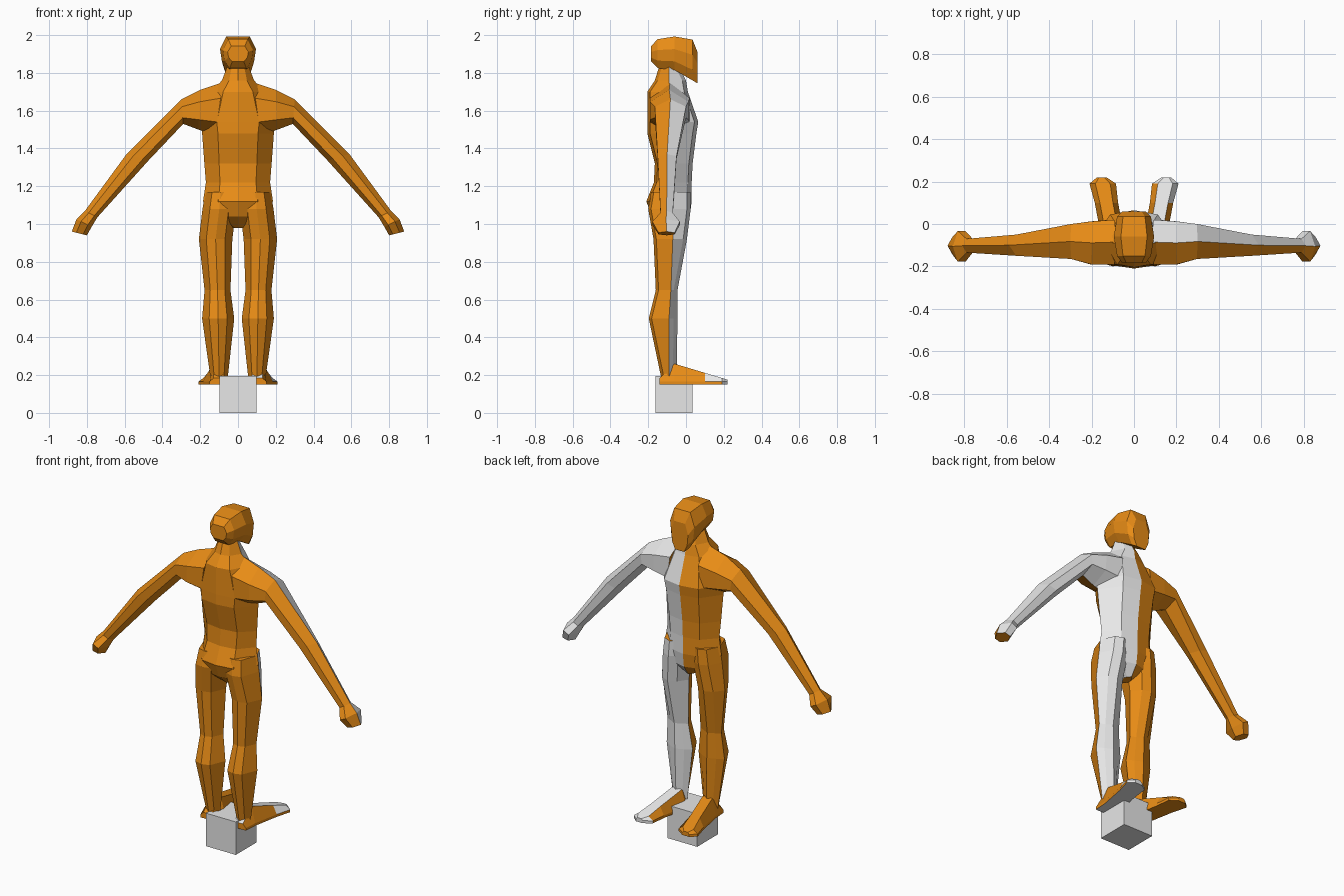
import bpy, bmesh

if "Cube" in bpy.data.objects:
    bpy.data.objects.remove(bpy.data.objects["Cube"])


def material(name, rgb):
    m = bpy.data.materials.new(name)
    m.diffuse_color = (*rgb, 1)
    m.use_nodes = True
    m.node_tree.nodes["Principled BSDF"].inputs["Base Color"].default_value = m.diffuse_color
    return m


ORANGE = material("orange", (0.8, 0.26, 0.008))
GREY = material("light grey", (0.8, 0.8, 0.8))


def facing_front(f):
    """Grey on the forward faces of the +x half."""
    return f.calc_center_median().x > 0.001 and f.normal.y > 0.02


def foot_grey(f):
    """Grey sole, instep and toe on the +x foot."""
    n = f.normal
    return f.calc_center_median().x > 0 and (abs(n.z) > 0.6 or n.y > 0.6)


def loft(name, rings, grey_rule=None, side=1):
    """Skin a list of equal-length rings, closing both ends."""
    bm = bmesh.new()
    vs = [[bm.verts.new((x * side, y, z)) for x, y, z in r] for r in rings]
    n = len(vs[0])
    for a, b in zip(vs, vs[1:]):
        for i in range(n):
            j = (i + 1) % n
            bm.faces.new((a[i], a[j], b[j], b[i]))
    bm.faces.new(vs[0])
    bm.faces.new(vs[-1])
    bmesh.ops.recalc_face_normals(bm, faces=bm.faces[:])
    bm.normal_update()
    for f in bm.faces:
        f.material_index = int(bool(grey_rule and grey_rule(f)))
    me = bpy.data.meshes.new(name)
    bm.to_mesh(me)
    bm.free()
    me.materials.append(ORANGE)
    me.materials.append(GREY)
    ob = bpy.data.objects.new(name, me)
    bpy.context.collection.objects.link(ob)
    return ob


def upright_ring(z, x0, x1, yb, ys, yf):
    """Horizontal eight-sided section: back, side and front depths."""
    c, h = (x0 + x1) / 2, (x1 - x0) / 2
    q = 0.56 * h
    b, f = yb + 0.015, yf - 0.02
    return [(c, yb, z), (c + q, b, z), (x1, ys, z), (c + q, f, z),
            (c, yf, z), (c - q, f, z), (x0, ys, z), (c - q, b, z)]


def arm_ring(top, bottom, yb, yf):
    """Six-sided section across the arm."""
    def at(t, y):
        return (top[0] + (bottom[0] - top[0]) * t, y,
                top[1] + (bottom[1] - top[1]) * t)
    m = (yb + yf) / 2
    return [at(0, m), at(0.3, yf), at(0.75, yf),
            at(1, m), at(0.75, yb), at(0.3, yb)]


def head_ring(y, z0, z1, w):
    """Eight-sided section across the head, narrow at jaw and crown."""
    h = z1 - z0
    return [(w * .55, y, z0), (w * .9, y, z0 + h * .25), (w, y, z0 + h * .6),
            (w * .65, y, z1 - h * .04), (-w * .65, y, z1 - h * .04),
            (-w, y, z0 + h * .6), (-w * .9, y, z0 + h * .25), (-w * .55, y, z0)]


# Torso and neck: z, half width, back, side, front
TORSO = [(1.84, .055, -.14, -.09, -.04), (1.76, .085, -.165, -.09, 0),
         (1.70, .14, -.205, -.085, .01), (1.54, .20, -.205, -.08, .065),
         (1.48, .19, -.205, -.08, .055), (1.32, .178, -.165, -.075, .035),
         (1.22, .17, -.17, -.07, .03), (1.12, .185, -.21, -.07, .03),
         (1.04, .14, -.18, -.07, .02), (0.98, .03, -.11, -.07, -.02)]
loft("torso", [upright_ring(z, -w, w, *y) for z, w, *y in TORSO], facing_front)

# Head: y, bottom, top, half width
HEAD = [(-.185, 1.86, 1.945, .055), (-.15, 1.825, 1.985, .08),
        (-.06, 1.815, 2.0, .095), (.035, 1.76, 1.985, .08),
        (.06, 1.745, 1.92, .055)]
loft("head", [head_ring(*r) for r in HEAD])

# Legs: z, inner x, outer x, back, side, front
LEG = [(1.17, .01, .173, -.185, -.07, .025), (1.08, .01, .188, -.2, -.07, .025),
       (0.92, .03, .207, -.172, -.07, .005), (0.65, .04, .177, -.16, -.08, -.045),
       (0.50, .02, .19, -.197, -.09, -.045), (0.18, .055, .145, -.13, -.09, -.05)]

# Arms: top edge, bottom edge, back, front
ARM = [((.08, 1.75), (.12, 1.47), -.19, .02), ((.20, 1.71), (.21, 1.50), -.19, .012),
       ((.30, 1.66), (.29, 1.53), -.165, 0), ((.59, 1.37), (.475, 1.335), -.15, -.05),
       ((.81, 1.07), (.745, 1.035), -.135, -.07),
       ((.855, 1.025), (.775, .985), -.178, -.033),
       ((.88, .96), (.80, .94), -.145, -.06)]

# Feet: y, inner x, outer x, top
FOOT = [(-.14, .055, .15, .185), (-.06, .045, .155, .26), (.10, .075, .185, .212),
        (.19, .085, .21, .185), (.22, .13, .175, .175)]


def foot_ring(y, x0, x1, top):
    e = (x1 - x0) * .22
    return [(x0, y, .15), (x1, y, .15), (x1, y, .165),
            (x1 - e, y, top), (x0 + e, y, top), (x0, y, .165)]


for label, s in (("left", -1), ("right", 1)):
    loft(label + "_leg", [upright_ring(*r) for r in LEG], facing_front, s)
    loft(label + "_arm", [arm_ring(*r) for r in ARM], facing_front, s)
    loft(label + "_foot", [foot_ring(*r) for r in FOOT], foot_grey, s)

# Plain block under the feet
bpy.ops.mesh.primitive_cube_add(size=1, location=(0, -.063, .098))
block = bpy.context.object
block.name = "base_block"
block.scale = (.196, .196, .196)
block.data.materials.append(GREY)
